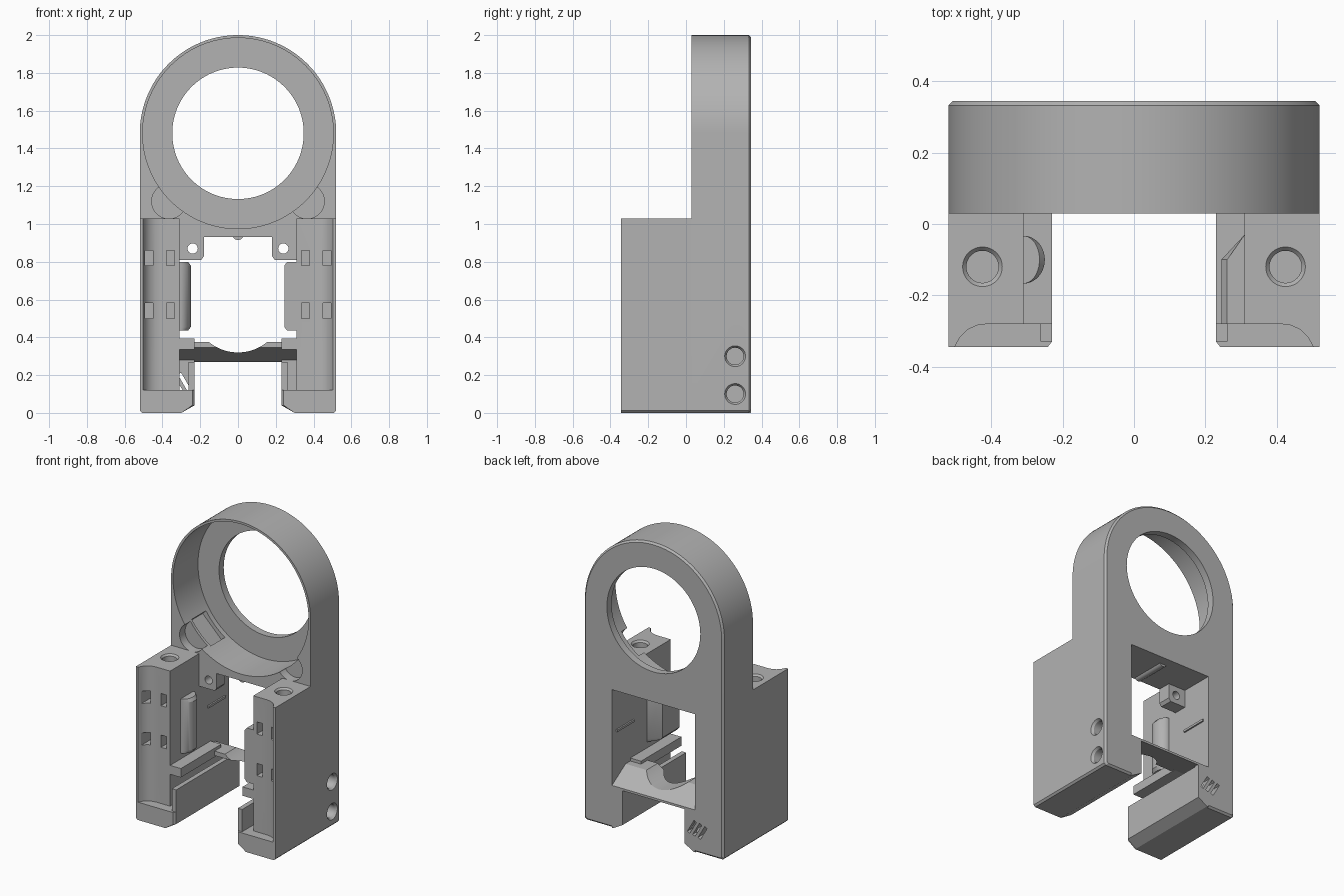
import bpy, bmesh
from math import cos, sin, pi, radians
from mathutils import Matrix, Vector

cube = bpy.data.objects.get("Cube")
if cube:
    bpy.data.objects.remove(cube, do_unlink=True)

grey = bpy.data.materials.new("plain grey")
grey.use_nodes = True
COLOR = (0.45, 0.45, 0.45, 1)
grey.diffuse_color = COLOR
grey.node_tree.nodes["Principled BSDF"].inputs["Base Color"].default_value = COLOR


def place(axis, p, t):
    """Put a 2D profile point at distance t along an axis."""
    u, v = p
    return {"x": (t, u, v), "y": (u, t, v), "z": (u, v, t)}[axis]


def loft(name, axis, sections, side=1):
    """Solid through matching outlines, each given as (distance, points)."""
    bm = bmesh.new()
    rings = []
    for t, pts in sections:
        ring = []
        for p in pts:
            x, y, z = place(axis, p, t)
            ring.append(bm.verts.new((x * side, y, z)))
        rings.append(ring)
    for a, b in zip(rings, rings[1:]):
        for i in range(len(a)):
            j = (i + 1) % len(a)
            bm.faces.new((a[i], a[j], b[j], b[i]))
    bm.faces.new(rings[0])
    bm.faces.new(rings[-1])
    bmesh.ops.recalc_face_normals(bm, faces=bm.faces)
    me = bpy.data.meshes.new(name)
    bm.to_mesh(me)
    bm.free()
    me.materials.append(grey)
    ob = bpy.data.objects.new(name, me)
    bpy.context.collection.objects.link(ob)
    return ob


def prism(name, axis, pts, a, b, side=1):
    return loft(name, axis, [(a, pts), (b, pts)], side)


def box(name, x, y, z, side=1):
    rect = [(x[0], y[0]), (x[1], y[0]), (x[1], y[1]), (x[0], y[1])]
    return prism(name, "z", rect, z[0], z[1], side)


def circle(u, v, r, n=48):
    return [(u + r * cos(2 * pi * i / n), v + r * sin(2 * pi * i / n)) for i in range(n)]


def rod(axis, u, v, r, a, b, side=1, n=48, name="cutter"):
    return prism(name, axis, circle(u, v, r, n), a, b, side)


def turn(ob, angle, centre):
    """Rotate a cutter about the y direction through a centre point."""
    c = Vector(centre)
    ob.data.transform(Matrix.Translation(c) @ Matrix.Rotation(angle, 4, "Y") @ Matrix.Translation(-c))
    return ob


def cut(ob, cutters):
    for c in cutters:
        c.hide_render = True
        m = ob.modifiers.new("cut", "BOOLEAN")
        m.operation, m.solver, m.object = "DIFFERENCE", "EXACT", c
    bpy.context.view_layer.update()
    dg = bpy.context.evaluated_depsgraph_get()
    me = bpy.data.meshes.new_from_object(ob.evaluated_get(dg))
    ob.modifiers.clear()
    ob.data = me
    for c in cutters:
        bpy.data.objects.remove(c, do_unlink=True)


W, FRONT, BACK, STEP = 0.52, -0.345, 0.345, 0.03
RING_Z, INNER, TOP = 1.48, 0.31, 1.03


# Upright frame: arched plate with a chamfered rear edge
def arch(inset):
    r = W - inset
    pts = [(r * cos(pi * i / 64), RING_Z + r * sin(pi * i / 64)) for i in range(65)]
    return pts + [(-r, 0.012 + inset), (-r + 0.012, inset), (r - 0.012, inset), (r, 0.012 + inset)]


frame = loft("upright_frame", "y", [(STEP, arch(0)), (BACK - 0.012, arch(0)), (BACK, arch(0.012))])
cutters = [
    rod("y", 0, RING_Z, 0.505, -0.2, 0.295, n=96),
    rod("y", 0, RING_Z, 0.348, -0.2, 0.5, n=96),
    box("cutter", (-INNER, INNER), (-0.2, 0.5), (-0.1, 0.93)),
]
for s in (1, -1):
    cutters.append(rod("y", 0.365, 1.12, 0.092, -0.2, 0.09, s))
# clip pocket in the bore wall
cutters.append(turn(box("cutter", (-0.1, 0.1), (0.11, 0.26), (RING_Z - 0.53, RING_Z - 0.46)),
                    radians(45), (0, 0, RING_Z)))
# screw holes in one side
for z in (0.1, 0.3):
    cutters.append(rod("x", 0.26, z, 0.045, 0.38, 0.6))
    cutters.append(loft("cutter", "x", [(0.505, circle(0.26, z, 0.045)), (0.53, circle(0.26, z, 0.062))]))


# slanted vent slots in the rear of one leg
def vents():
    out = []
    for i in range(3):
        x, z = -0.285 - 0.04 * i, 0.165 - 0.01 * i
        out.append(turn(box("cutter", (x - 0.01, x + 0.01), (0.24, 0.5), (z - 0.05, z + 0.05)),
                        radians(-30), (x, 0, z)))
    return out


cut(frame, cutters + vents())

# Window ceiling nub
rod("y", 0, 0.945, 0.03, STEP + 0.01, 0.28, n=24, name="ceiling_nub")

LEG = [(INNER, STEP), (W, STEP), (W, FRONT), (0.503, FRONT), (0.488, -0.317),
       (0.468, -0.297), (0.44, -0.284), (0.41, -0.28), (INNER, -0.28)]
BASE = [(W, 0.012), (0.508, 0), (0.30, 0), (0.23, 0.04), (0.23, 0.27), (0.262, 0.27),
        (0.262, 0.12), (W, 0.12)]
TROUGH = [(INNER, 0), (0.30, 0), (0.23, 0.04), (0.23, 0.27), (0.262, 0.27),
          (0.262, 0.12), (INNER, 0.12)]
CHIN = [(W, 0.012), (0.508, 0), (0.30, 0), (0.23, 0.04), (0.23, 0.12), (W, 0.12)]
BRACKET = [(INNER, 0.93), (0.18, 0.93), (0.18, 0.83), (0.195, 0.81), (INNER, 0.81)]
FIN = [(INNER, -0.03), (0.245, -0.1), (0.245, -0.28), (INNER, -0.28)]

for s, word in ((1, "left"), (-1, "right")):
    # Leg with a hollowed front, top bore and cable-tie slots
    leg = prism("leg_" + word, "z", LEG, 0.12, TOP, s)
    holes = [rod("z", 0.425, -0.12, 0.045, 0.7, 1.2, s),
             loft("cutter", "z", [(TOP - 0.012, circle(0.425, -0.12, 0.045)),
                                  (TOP + 0.005, circle(0.425, -0.12, 0.06))], s)]
    for x in (0.357, 0.472):
        for z in (0.54, 0.82):
            holes.append(box("cutter", (x - 0.021, x + 0.021), (-0.5, -0.2), (z - 0.041, z + 0.041), s))
    cut(leg, holes)

    # Foot: chin, long base with its inner wall, and rear part
    lip = [(u if u > 0.24 else u + 0.012, v) for u, v in CHIN]
    loft("foot_chin_" + word, "y", [(FRONT, lip), (FRONT + 0.015, CHIN)], s)
    prism("foot_base_" + word, "y", BASE, FRONT + 0.015, STEP, s)
    prism("foot_rear_" + word, "y", TROUGH, STEP, 0.31, s)
    back = prism("foot_back_" + word, "y", [(INNER, 0), (0.30, 0), (0.23, 0.04), (0.23, 0.28), (INNER, 0.28)],
                 0.31, BACK, s)
    if s < 0:
        cut(back, vents())

    # Rail, bracket and wall ridge on the inner side
    box("rail_" + word, (0.23, INNER), (-0.28, 0.15), (0.335, 0.395), s)
    bracket = prism("bracket_" + word, "y", BRACKET, STEP, 0.12, s)
    cut(bracket, [rod("y", 0.24, 0.87, 0.027, -0.1, 0.3, s)])
    box("wall_ridge_" + word, (0.3, INNER), (0.12, 0.3), (0.63, 0.645), s)

# Inner pads: a rounded one on one side, a wedge on the other
half = [(INNER - 0.06 * sin(pi * i / 20), -0.1 + 0.067 * cos(pi * i / 20)) for i in range(21)]


def shrink(pts):
    return [(INNER - (INNER - u) * 0.75, v) for u, v in pts]


for name, pts, s in (("round_pad", half, -1), ("wedge_pad", FIN, 1)):
    loft(name, "z", [(0.435, shrink(pts)), (0.455, pts), (0.78, pts), (0.8, shrink(pts))], s)

# Cradle bar bridging the legs, with a round saddle
cradle = prism("cradle_bar", "x", [(BACK, 0.27), (BACK, 0.285), (0.2, 0.375), (0.08, 0.375), (0.08, 0.345)],
               -INNER, INNER)
cut(cradle, [rod("y", 0, 0.563, 0.243, -0.2, 0.6, n=96)])

# Smooth the round surfaces, keep the edges crisp
bpy.ops.object.select_all(action="DESELECT")
for ob in bpy.context.scene.objects:
    if ob.type == "MESH":
        ob.select_set(True)
        bpy.context.view_layer.objects.active = ob
bpy.ops.object.shade_smooth_by_angle(angle=radians(25))
